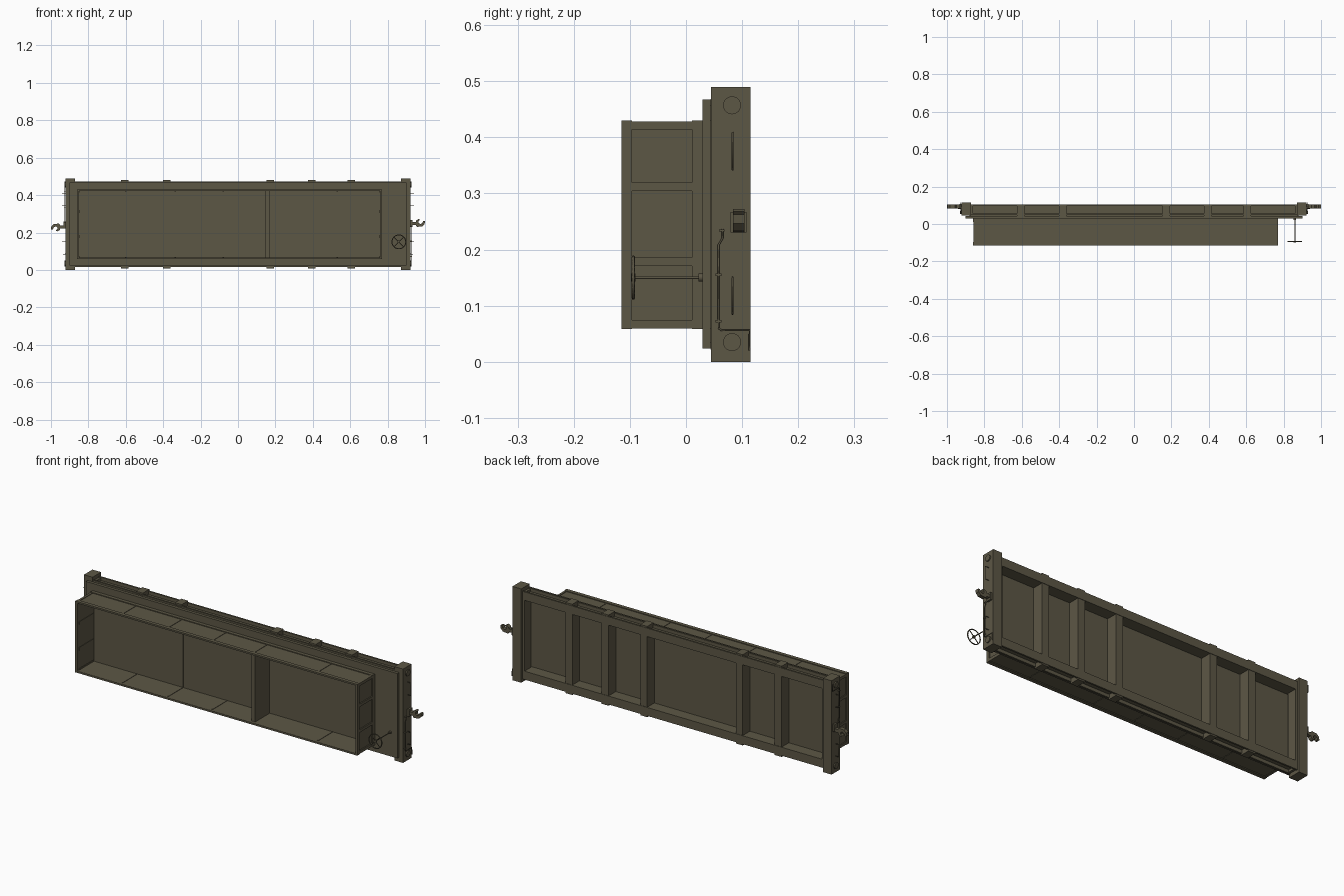
import bpy, math
from mathutils import Vector

if "Cube" in bpy.data.objects:
    bpy.data.objects.remove(bpy.data.objects["Cube"])

mat = bpy.data.materials.new("olive_drab")
mat.diffuse_color = (0.108, 0.095, 0.060, 1)
mat.use_nodes = True
mat.node_tree.nodes["Principled BSDF"].inputs["Base Color"].default_value = mat.diffuse_color


def finish(ob, name):
    ob.name = name
    ob.data.materials.clear()
    ob.data.materials.append(mat)
    return ob


def box(name, x0, x1, y0, y1, z0, z1):
    bpy.ops.mesh.primitive_cube_add(size=1, location=((x0 + x1) / 2, (y0 + y1) / 2, (z0 + z1) / 2))
    ob = bpy.context.object
    ob.scale = (x1 - x0, y1 - y0, z1 - z0)
    bpy.ops.object.transform_apply(location=False, rotation=False, scale=True)
    return finish(ob, name)


def rod(name, pts, r, cyclic=False):
    cu = bpy.data.curves.new(name, 'CURVE')
    cu.dimensions = '3D'
    cu.bevel_depth = r
    cu.bevel_resolution = 1
    cu.use_fill_caps = True
    sp = cu.splines.new('POLY')
    sp.points.add(len(pts) - 1)
    for p, c in zip(sp.points, pts):
        p.co = (*c, 1)
    sp.use_cyclic_u = cyclic
    ob = bpy.data.objects.new(name, cu)
    bpy.context.collection.objects.link(ob)
    return finish(ob, name)


def disc(name, loc, r, depth, axis):
    rot = Vector(axis).to_track_quat('Z', 'Y').to_euler()
    bpy.ops.mesh.primitive_cylinder_add(vertices=24, radius=r, depth=depth, location=loc, rotation=rot)
    return finish(bpy.context.object, name)


def prism(name, outline, y0, y1):
    n = len(outline)
    verts = [(x, y, z) for y in (y0, y1) for x, z in outline]
    faces = [tuple(range(n)), tuple(range(2 * n - 1, n - 1, -1))]
    faces += [(i, i + n, (i + 1) % n + n, (i + 1) % n) for i in range(n)]
    me = bpy.data.meshes.new(name)
    me.from_pydata(verts, [], faces)
    ob = bpy.data.objects.new(name, me)
    bpy.context.collection.objects.link(ob)
    return finish(ob, name)


ZC = 0.245  # mid-width of the wagon

# Deck plate
box("deck", -0.90, 0.90, 0.029, 0.044, 0.024, 0.467)

# Channel side sills: web plus two flanges
for s in (-1, 1):
    def zr(a, b):
        return sorted((ZC + s * a, ZC + s * b))
    box("sill_web", -0.88, 0.88, 0.044, 0.105, *zr(0.185, 0.212))
    box("sill_upper_flange", -0.88, 0.88, 0.047, 0.056, *zr(0.20, 0.229))
    box("sill_lower_flange", -0.88, 0.88, 0.096, 0.105, *zr(0.185, 0.229))

# Cross members poking through the sills
for x in (-0.605, -0.38, 0.172, 0.395, 0.605):
    box("cross_member", x - 0.02, x + 0.02, 0.044, 0.103, 0.022, 0.468)
    for z0, z1 in ((0.008, 0.03), (0.46, 0.482)):
        box("stake_pocket", x - 0.02, x + 0.02, 0.05, 0.103, z0, z1)

# Headstocks with buffer plates, grab handles, pipes and couplers
for s in (-1, 1):
    xs = sorted((s * 0.872, s * 0.922))
    box("headstock", *xs, 0.045, 0.115, 0, 0.49)
    box("headstock_gusset", *sorted((s * 0.86, s * 0.90)), 0.05, 0.105, 0.02, 0.47)

    def fz(z):
        return z if s > 0 else 0.49 - z
    for z in (0.035, 0.457):
        disc("buffer_plate", (s * 0.924, 0.082, z), 0.016, 0.008, (1, 0, 0))
    for a, b in ((0.085, 0.15), (0.342, 0.408)):
        rod("grab_handle", [(s * 0.92, 0.083, a), (s * 0.941, 0.083, a),
                            (s * 0.941, 0.083, b), (s * 0.92, 0.083, b)], 0.0018)
    rod("uncoupling_rod", [(s * 0.926, y, fz(z)) for y, z in
        ((0.065, 0.237), (0.065, 0.22), (0.058, 0.208), (0.058, 0.06), (0.063, 0.056),
         (0.113, 0.056), (0.113, 0.02))], 0.0018)
    for z in (0.072, 0.155, 0.234):
        y = 0.064 if z > 0.2 else 0.058
        box("rod_bracket", *sorted((s * 0.92, s * 0.929)), y - 0.005, y + 0.005,
            *sorted((fz(z - 0.002), fz(z + 0.002))))
    # Hooked coupler knuckle
    hook = [(0.92, -0.008), (0.95, -0.008), (0.957, -0.018), (0.985, -0.015), (0.998, -0.002),
            (1.0, 0.014), (0.990, 0.014), (0.986, 0.003), (0.975, -0.003), (0.966, 0.003),
            (0.966, 0.012), (0.974, 0.02), (0.964, 0.024), (0.953, 0.016), (0.95, 0.008), (0.92, 0.008)]
    prism("coupler", [(s * x, fz(0.248) - (0.012 if s < 0 else 0) + s * z) for x, z in hook], 0.084, 0.104)
    box("coupler_pocket", *sorted((s * 0.92, s * 0.932)), 0.079, 0.108, *sorted((fz(0.23), fz(0.267))))

# Open body: walls inset from the rims and ribs
X0, X1, Z0, Z1 = -0.86, 0.77, 0.058, 0.43
W = 0.004
box("body_floor", X0 + W, X1 - W, 0.022, 0.03, Z0 + W, Z1 - W)
for z in (Z0 + W, Z1 - W - 0.005):
    box("body_side", X0 + W, X1 - W, -0.114, 0.03, z, z + 0.005)
box("body_end_left", X0 + 0.006, X0 + 0.011, -0.114, 0.03, Z0 + W, Z1 - W)
box("body_end_right", X1 - 0.012, X1 - 0.007, -0.114, 0.03, Z0 + W, Z1 - W)
box("divider", 0.148, 0.168, -0.098, 0.026, Z0 + 0.005, Z1 - 0.005)

# Rim bands round the top and bottom of the body
for y0, y1 in ((-0.115, -0.096), (0.011, 0.03)):
    for z in (Z0, Z1 - 0.008):
        box("rim_side", X0, X1, y0, y1, z, z + 0.008)
    for x in (X0, X1 - 0.010):
        box("rim_end", x, x + 0.010, y0, y1, Z0, Z1)

# Upright ribs on the ends
for xa in (X0 + 0.001, X1 - 0.013):
    for z, w in ((0.067, 0.015), (0.178, 0.015), (0.312, 0.015), (0.421, 0.015)):
        box("end_rib", xa, xa + 0.012, -0.10, 0.02, z - w / 2, z + w / 2)

# Thin straps at the panel joints, inside and out
for x in (-0.60, -0.335, -0.08, 0.158, 0.53):
    for z in (Z0 + 0.002, Z1 - 0.011):
        box("side_strap", x - 0.004, x + 0.004, -0.10, 0.022, z, z + 0.009)
    box("floor_strap", x - 0.004, x + 0.004, 0.020, 0.024, Z0 + 0.006, Z1 - 0.006)

# Handbrake wheel on its stem
c = Vector((0.86, -0.094, 0.15))
N = 24
rod("brake_wheel_rim", [(c.x + 0.037 * math.cos(2 * math.pi * i / N), c.y,
                         c.z + 0.037 * math.sin(2 * math.pi * i / N)) for i in range(N)], 0.0028, True)
for a in (math.pi / 4, 3 * math.pi / 4):
    d = Vector((math.cos(a), 0, math.sin(a))) * 0.037
    rod("brake_wheel_spoke", [c - d, c + d], 0.0022)
rod("brake_stem", [(0.86, -0.098, 0.15), (0.86, 0.032, 0.15)], 0.0025)
disc("brake_stem_foot", (0.86, 0.026, 0.15), 0.007, 0.008, (0, 1, 0))
disc("brake_wheel_hub", tuple(c), 0.007, 0.008, (0, 1, 0))
